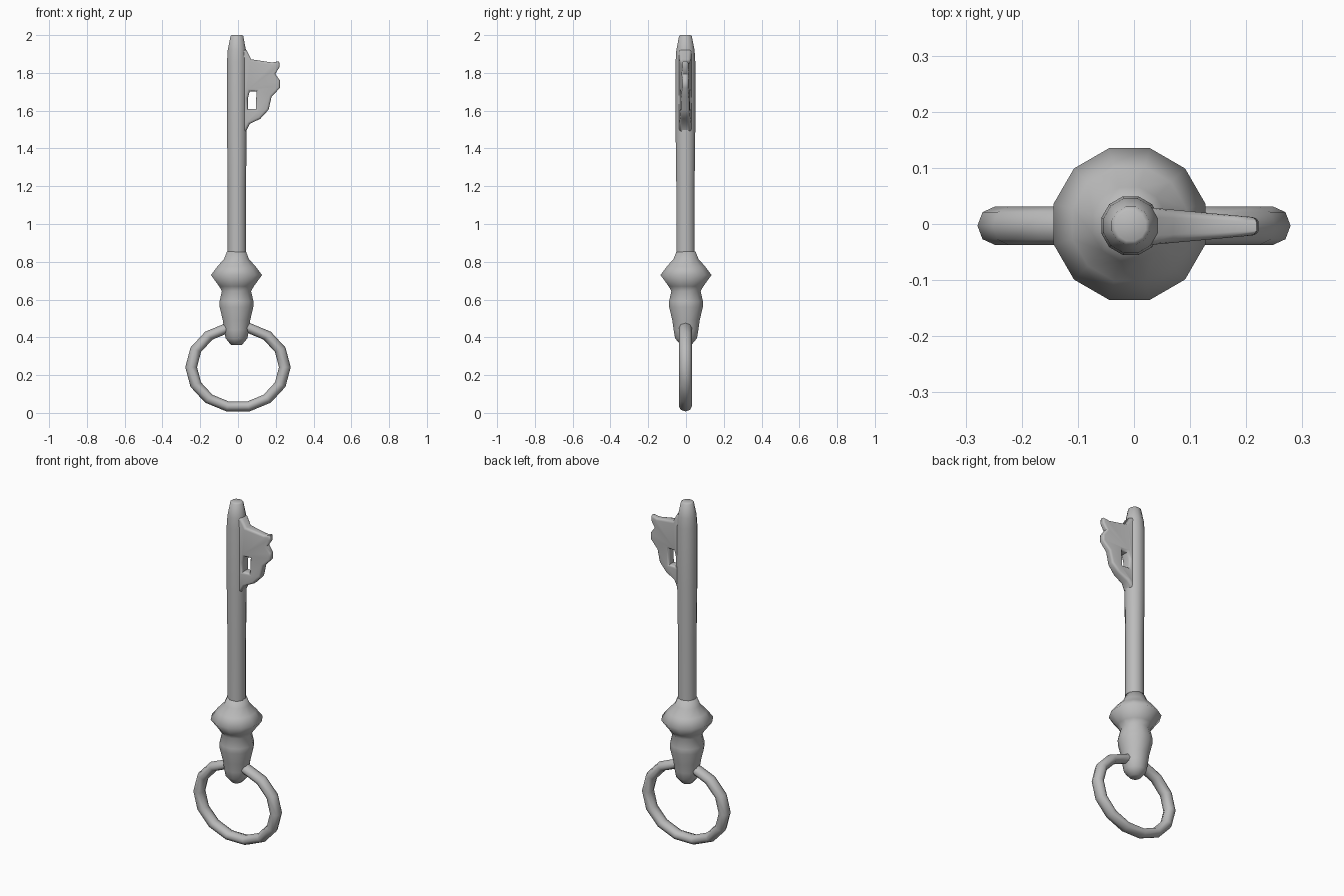
import bpy, bmesh, math

if "Cube" in bpy.data.objects:
    bpy.data.objects.remove(bpy.data.objects["Cube"])

# One plain metal colour
metal = bpy.data.materials.new("grey metal")
metal.use_nodes = True
GREY = (0.5, 0.5, 0.5, 1)
metal.diffuse_color = GREY
metal.node_tree.nodes["Principled BSDF"].inputs["Base Color"].default_value = GREY


def finish(obj, angle):
    obj.data.materials.clear()
    obj.data.materials.append(metal)
    bpy.ops.object.select_all(action='DESELECT')
    obj.select_set(True)
    bpy.context.view_layer.objects.active = obj
    bpy.ops.object.shade_smooth_by_angle(angle=math.radians(angle))


def lathe(name, profile, sides, centre, angle):
    """Closed turned part from (radius, height) pairs, bottom to top."""
    bm = bmesh.new()
    rings = []
    for r, z in profile:
        turns = [math.tau * (i + 0.5) / sides for i in range(sides)]
        rings.append([bm.verts.new((centre[0] + r * math.cos(t),
                                    centre[1] + r * math.sin(t), z)) for t in turns])
    for low, high in zip(rings, rings[1:]):
        for i in range(sides):
            j = (i + 1) % sides
            bm.faces.new((low[i], low[j], high[j], high[i]))
    bm.faces.new(rings[0][::-1])
    bm.faces.new(rings[-1])
    mesh = bpy.data.meshes.new(name)
    bm.to_mesh(mesh)
    bm.free()
    obj = bpy.data.objects.new(name, mesh)
    bpy.context.collection.objects.link(obj)
    finish(obj, angle)
    return obj


# Shaft with a tapered tip
lathe("shaft", [(0.05, 0.8), (0.05, 1.2), (0.054, 1.5), (0.054, 1.86),
                (0.05, 1.92), (0.035, 1.995), (0.028, 2.0)], 12, (-0.006, -0.003), 50)

# Turned collar with its wide bulge, waist, lower bead and rounded end
lathe("collar", [(0.03, 0.36), (0.06, 0.395), (0.068, 0.44), (0.075, 0.49),
                 (0.092, 0.56), (0.093, 0.59), (0.08, 0.645), (0.095, 0.67),
                 (0.14, 0.73), (0.105, 0.775), (0.068, 0.815), (0.052, 0.855)],
      12, (-0.008, 0.0), 80)

# Oval ring handle
bpy.ops.mesh.primitive_torus_add(major_segments=14, minor_segments=8,
                                 major_radius=0.248, minor_radius=0.031)
ring = bpy.context.object
ring.name = "ring_handle"
ring.scale = (1, 0.86, 1.1)
ring.rotation_euler = (math.pi / 2, 0, 0)
ring.location = (0, -0.003, 0.242)
bpy.ops.object.transform_apply(location=True, rotation=True, scale=True)
finish(ring, 80)

# Key bit: rounded plate with a slot
outline = [(0.0, 1.93), (0.045, 1.92), (0.07, 1.872), (0.18, 1.855), (0.218, 1.862),
           (0.22, 1.83), (0.197, 1.795), (0.222, 1.76), (0.222, 1.72),
           (0.178, 1.675), (0.162, 1.605), (0.118, 1.557), (0.062, 1.53),
           (0.042, 1.49), (0.0, 1.49)]
slot = [(0.052, 1.665), (0.062, 1.702), (0.098, 1.702), (0.094, 1.61), (0.052, 1.61)]
curve = bpy.data.curves.new("key_bit", 'CURVE')
curve.dimensions = '2D'
curve.fill_mode = 'BOTH'
curve.extrude = 0.012
curve.bevel_depth = 0.012
curve.bevel_resolution = 2
curve.offset = -0.012
for loop in (outline, slot):
    spline = curve.splines.new('POLY')
    spline.points.add(len(loop) - 1)
    for point, (x, z) in zip(spline.points, loop):
        point.co = (x, z, 0, 1)
    spline.use_cyclic_u = True
bit = bpy.data.objects.new("key_bit", curve)
bpy.context.collection.objects.link(bit)
bpy.ops.object.select_all(action='DESELECT')
bit.select_set(True)
bpy.context.view_layer.objects.active = bit
bpy.ops.object.convert(target='MESH')
bit = bpy.context.object

# Stand the plate upright and thin it towards its outer edge
for v in bit.data.vertices:
    x, z, depth = v.co
    thin = 1.5 - 0.85 * min(max(x / 0.22, 0), 1)
    v.co = (x, -0.004 - depth * thin, z)
bm = bmesh.new()
bm.from_mesh(bit.data)
bmesh.ops.remove_doubles(bm, verts=bm.verts, dist=0.0002)
bmesh.ops.recalc_face_normals(bm, faces=bm.faces)
bm.to_mesh(bit.data)
bm.free()
finish(bit, 60)
